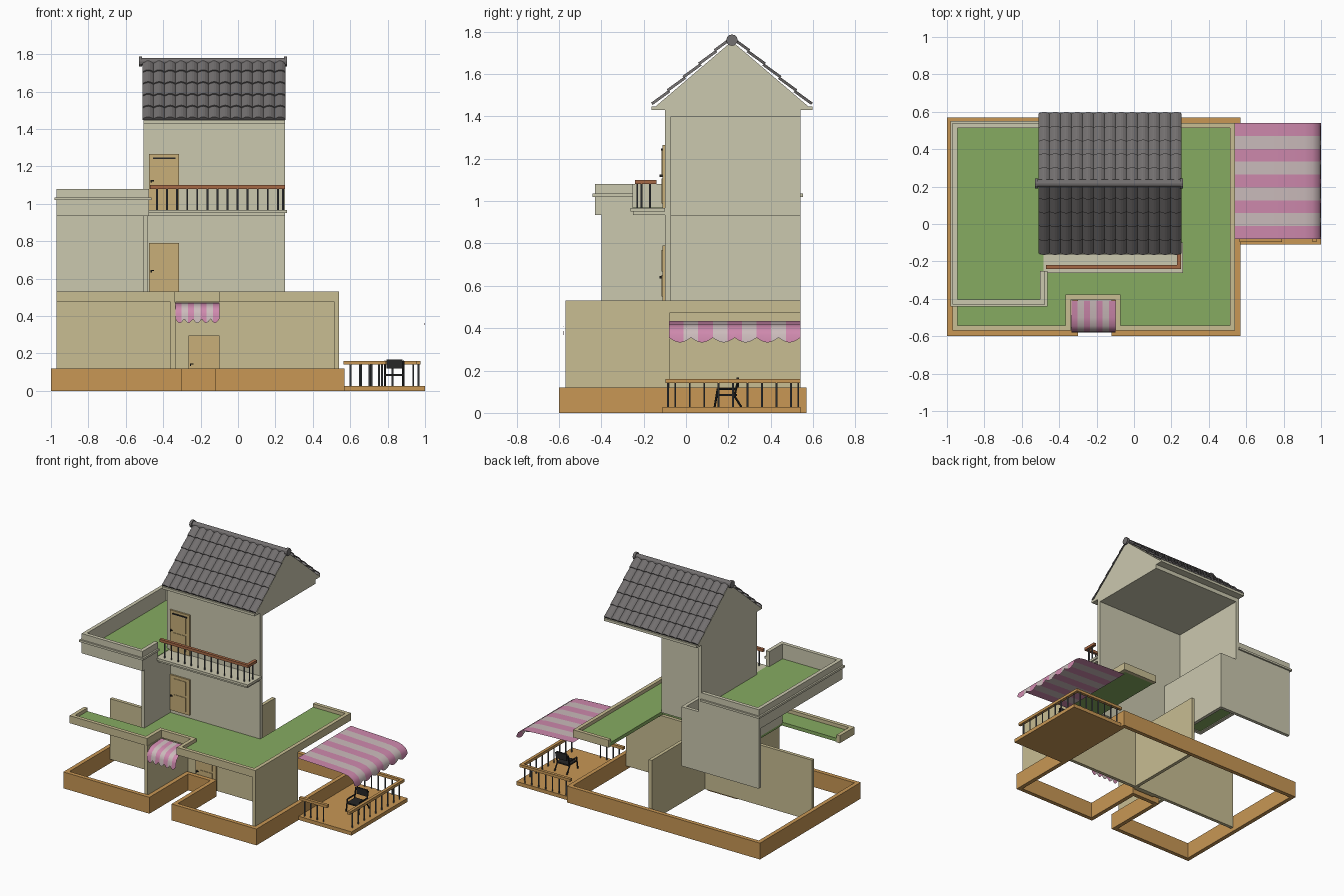
import bpy, bmesh, math
from mathutils import Vector

if "Cube" in bpy.data.objects:
    bpy.data.objects.remove(bpy.data.objects["Cube"])


def mat(name, r, g, b):
    m = bpy.data.materials.new(name)
    m.diffuse_color = (r, g, b, 1)
    m.use_nodes = True
    m.node_tree.nodes["Principled BSDF"].inputs["Base Color"].default_value = m.diffuse_color
    return m


CREAM = mat("cream", .60, .58, .43)
SAND = mat("sand", .58, .51, .29)
ORANGE = mat("orange", .58, .31, .09)
GREEN = mat("green", .24, .41, .12)
TILE = mat("tile", .17, .16, .16)
DOOR = mat("door", .58, .43, .19)
WOOD = mat("wood", .38, .14, .06)
IRON = mat("iron", .10, .11, .12)
BLACK = mat("black", .02, .02, .02)
PINK = mat("pink", .62, .25, .42)
PALE = mat("pale", .60, .50, .50)


def make(name, verts, faces, *mats):
    me = bpy.data.meshes.new(name)
    me.from_pydata([tuple(v) for v in verts], [], faces)
    for m in mats:
        me.materials.append(m)
    bm = bmesh.new()
    bm.from_mesh(me)
    bmesh.ops.recalc_face_normals(bm, faces=bm.faces)
    bm.to_mesh(me)
    bm.free()
    ob = bpy.data.objects.new(name, me)
    bpy.context.collection.objects.link(ob)
    return ob


def extrude(name, pts, vec, m):
    n, v = len(pts), Vector(vec)
    verts = [Vector(p) for p in pts] + [Vector(p) + v for p in pts]
    faces = [tuple(range(n)), tuple(range(n, 2 * n))]
    faces += [(i, (i + 1) % n, n + (i + 1) % n, n + i) for i in range(n)]
    return make(name, verts, faces, m)


def slab(name, pts, z0, z1, m):
    return extrude(name, [(x, y, z0) for x, y in pts], (0, 0, z1 - z0), m)


def box(name, x0, x1, y0, y1, z0, z1, m):
    return slab(name, [(x0, y0), (x1, y0), (x1, y1), (x0, y1)], z0, z1, m)


def rod(name, a, b, r, m, sides=8):
    a, b = Vector(a), Vector(b)
    q = (b - a).to_track_quat('Z', 'Y')
    ring = [a + q @ Vector((r * math.cos(t), r * math.sin(t), 0))
            for t in (2 * math.pi * i / sides for i in range(sides))]
    return extrude(name, ring, b - a, m)


def rim(name, path, w, z0, z1, m, closed=False):
    """Mitred wall along a path, thickened to its left by w."""
    p = [Vector(q) for q in path]
    n, verts, faces = len(p), [], []
    for i in range(n):
        prev = p[i] - p[i - 1] if closed or i else p[1] - p[0]
        nxt = p[(i + 1) % n] - p[i] if closed or i < n - 1 else prev
        n1, n2 = [Vector((-d.y, d.x)).normalized() for d in (prev, nxt)]
        off = (n1 + n2) * (w / (1 + n1.dot(n2)))
        for q in (p[i], p[i] + off):
            verts += [(q.x, q.y, z0), (q.x, q.y, z1)]
    for i in range(n if closed else n - 1):
        a, b = 4 * i, 4 * ((i + 1) % n)
        for s, t in ((0, 1), (1, 3), (3, 2), (2, 0)):
            faces.append((a + s, b + s, b + t, a + t))
    if not closed:
        faces += [(0, 1, 3, 2), (4 * n - 4, 4 * n - 3, 4 * n - 1, 4 * n - 2)]
    return make(name, verts, faces, m)


def railing(name, a, b, z0, z1, n, m):
    h = .011
    box(name + "_handrail", min(a[0], b[0]) - h, max(a[0], b[0]) + h,
        min(a[1], b[1]) - h, max(a[1], b[1]) + h, z1 - .02, z1, m)
    for i in range(n):
        p = Vector(a).lerp(Vector(b), (i + .5) / n)
        rod(name + "_baluster", (p.x, p.y, z0), (p.x, p.y, z1 - .018), .005, IRON, 6)


def awning(name, prof, length, stripes, scallops, place):
    per = 8
    cols, rows = stripes * per, len(prof)
    verts, faces = [], []
    for i in range(cols + 1):
        t = i / cols
        for j, (o, z) in enumerate(prof):
            drop = .022 * abs(math.sin(math.pi * scallops * t)) if j == rows - 1 else 0
            verts.append(place(t * length, o, z - drop))
    for i in range(cols):
        for j in range(rows - 1):
            a = i * rows + j
            faces.append((a, a + rows, a + rows + 1, a + 1))
    ob = make(name, verts, faces, PINK, PALE)
    for k, f in enumerate(ob.data.polygons):
        f.material_index = (k // (rows - 1) // per) % 2
        f.use_smooth = True


def door(name, x0, x1, y, z0, z1, knob):
    box(name, x0, x1, y - .012, y, z0, z1, DOOR)
    for a, b in ((.08, .47), (.53, .92)):
        box(name + "_panel", x0 + .03, x1 - .03, y - .016, y - .01,
            z0 + a * (z1 - z0), z0 + b * (z1 - z0), DOOR)
    box(name + "_lever", x0 + .008, x0 + .026, y - .024, y - .02, knob, knob + .006, BLACK)
    box(name + "_lock", x0 + .008, x0 + .014, y - .024, y - .01, knob - .006, knob + .006, BLACK)


# Plinth ring with the entrance notch
rim("plinth", [(-1, -.6), (-.3, -.6), (-.3, -.15), (-.12, -.15), (-.12, -.6),
               (.57, -.6), (.57, .57), (-1, .57)], .03, 0, .12, ORANGE, True)

# Ground floor partition walls
box("ground_cross_wall", -.97, .54, -.1, -.075, .03, .475, SAND)
box("ground_rear_wall", -.1, -.075, -.075, .54, .03, .475, SAND)
box("ground_entry_wall", -.36, -.335, -.57, -.1, .03, .475, SAND)
box("ground_right_wall", .515, .54, -.57, -.1, .03, .475, SAND)
door("ground_door", -.265, -.1, -.1, .03, .295, .14)

# Lower roof garden
edge = [(-.97, -.4), (-.97, -.57), (-.34, -.57), (-.34, -.405), (-.1, -.405),
        (-.1, -.57), (.54, -.57), (.54, .54), (.25, .54)]
rim("lower_parapet", edge, .027, .475, .53, SAND)
inner = [(-.96, -.4), (-.96, -.56), (-.35, -.56), (-.35, -.395), (-.09, -.395),
         (-.09, -.56), (.53, -.56), (.53, .53), (.25, .53)]
slab("lower_lawn", inner + [(.25, -.09), (-.5, -.09), (-.5, -.4)], .48, .505, GREEN)

# Second floor walls
box("second_back_wall", -.97, -.34, .515, .54, .5, .935, CREAM)
box("second_inner_wall", -.365, -.34, -.075, .515, .5, .935, CREAM)
box("wing_right_wall", -.505, -.48, -.4, -.1, .5, .935, CREAM)
box("second_front_wall", -.505, .25, -.1, -.072, .5, .935, CREAM)
door("second_door", -.475, -.315, -.1, .53, .79, .64)

# Wing roof garden
wing = [(-.5, .54), (-.97, .54), (-.97, -.43), (-.475, -.43), (-.475, -.25)]
rim("wing_parapet", wing, .027, .935, 1.08, CREAM)
rim("wing_cornice", wing, -.012, 1.02, 1.035, CREAM)
slab("wing_lawn", [(-.96, .53), (-.96, -.42), (-.485, -.42), (-.485, -.1),
                   (-.5, -.1), (-.5, .53)], .94, .97, GREEN)

# Balcony
box("balcony_floor", -.49, .25, -.25, -.1, .935, .952, CREAM)
box("balcony_lip", -.49, .262, -.262, -.1, .95, .967, CREAM)
railing("balcony_front", (-.46, -.23), (.24, -.23), .965, 1.1, 13, WOOD)
railing("balcony_side", (.24, -.23), (.24, -.15), .965, 1.1, 2, WOOD)

# Third floor walls
box("third_front_wall", -.505, .25, -.1, -.072, .935, 1.41, CREAM)
box("third_left_wall", -.505, -.48, -.072, .54, .935, 1.41, CREAM)
door("third_door", -.475, -.315, -.1, .965, 1.265, 1.12)
box("third_door_bar", -.455, -.335, -.118, -.1, 1.24, 1.248, BLACK)

# Gable roof body
box("eave_base", -.505, .25, -.1, .54, 1.4, 1.432, CREAM)
box("eave_slab", -.505, .25, -.163, .597, 1.43, 1.448, CREAM)
extrude("gable", [(-.505, -.145, 1.446), (-.505, .579, 1.446), (-.505, .217, 1.755)],
        (.755, 0, 0), CREAM)


# Barrel tiles in stepped rows, one slope per side
def tiles(name, sgn, cols=13, rows=5, seg=6):
    low = Vector((0, .217 + sgn * .37, 1.45))
    high = Vector((0, .217, 1.765))
    up = (high - low).normalized()
    nrm = Vector((0, sgn * abs(up.z), abs(up.y)))
    step = (high - low).length / rows
    verts, faces = [], []
    for r in range(rows):
        base, n = len(verts), cols * seg
        for i in range(n + 1):
            x = -.51 + .765 * i / n
            bump = .013 * abs(math.sin(math.pi * i / seg))
            for d, h in ((0, -.004), (0, .006 + bump), (step * 1.05, -.002 + bump)):
                p = low + up * (r * step + d) + nrm * h
                verts.append((x, p.y, p.z))
        for i in range(n):
            a = base + 3 * i
            faces += [(a, a + 3, a + 4, a + 1), (a + 1, a + 4, a + 5, a + 2)]
    make(name, verts, faces, TILE)


tiles("front_roof_tiles", -1)
tiles("back_roof_tiles", 1)
rod("ridge", (-.515, .217, 1.76), (.255, .217, 1.76), .02, TILE, 12)
for x in (-.53, .245):
    rod("ridge_cap", (x, .217, 1.76), (x + .018, .217, 1.76), .027, TILE, 12)

# Deck with railings
box("deck", .565, 1, -.11, .54, 0, .027, ORANGE)
railing("deck_front", (.575, -.085), (.78, -.085), .025, .16, 4, ORANGE)
railing("deck_right", (.965, -.085), (.965, .53), .025, .16, 9, ORANGE)
railing("deck_back", (.575, .53), (.965, .53), .025, .16, 7, ORANGE)

# Striped awnings
awning("deck_awning", [(.54, .435), (.75, .427), (.91, .42), (.955, .411), (.985, .393),
                       (.997, .37), (1, .355)], .62, 9, 6,
       lambda t, o, z: (o, -.08 + t, z))
awning("entry_awning", [(-.41, .472), (-.5, .466), (-.545, .455), (-.568, .435),
                        (-.577, .41), (-.58, .385)], .235, 7, 5,
       lambda t, o, z: (-.335 + t, o, z))

# Deck chair
box("chair_seat", .785, .885, .14, .24, .08, .09, BLACK)
box("chair_back", .795, .88, .238, .25, .12, .168, BLACK)
for x in (.785, .885):
    rod("chair_front_leg", (x, .135, .027), (x, .15, .115), .005, BLACK)
    rod("chair_arm", (x, .15, .112), (x, .24, .112), .005, BLACK)
    rod("chair_rear_leg", (x, .262, .027), (x, .225, .085), .005, BLACK)
    rod("chair_back_post", (x, .23, .085), (x, .247, .16), .005, BLACK)
